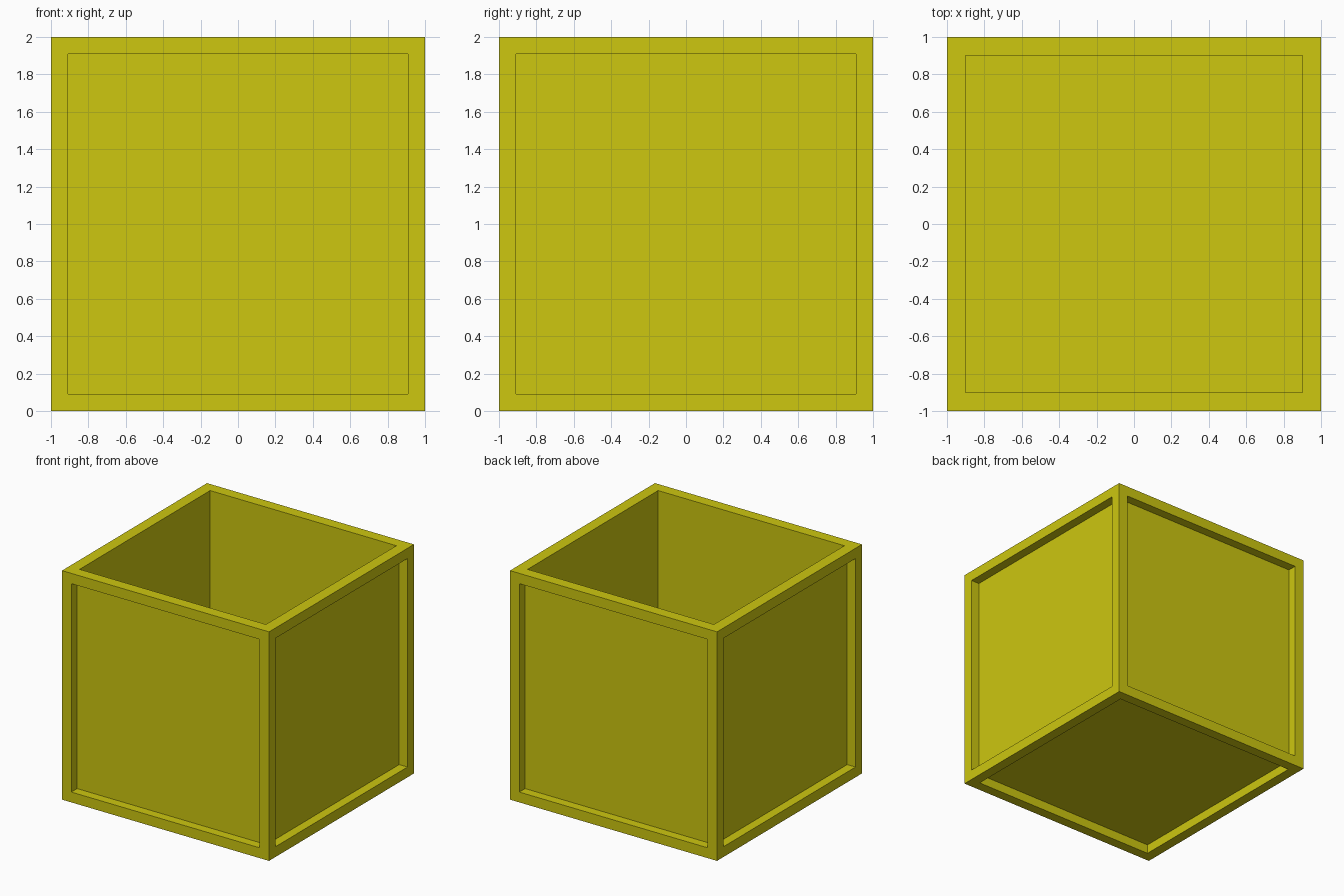
import bpy, bmesh

if "Cube" in bpy.data.objects:
    bpy.data.objects.remove(bpy.data.objects["Cube"])

FRAME = 0.09    # border width around the recessed panels
RECESS = 0.08   # depth of the recessed panels
WALL = 0.10     # rim thickness of the open top


def sink(bm, face, border, depth):
    """Inset a face by a border, then push it straight inward."""
    normal = face.normal.copy()
    bmesh.ops.inset_individual(bm, faces=[face], thickness=border, use_even_offset=True)
    inner = bmesh.ops.extrude_discrete_faces(bm, faces=[face])["faces"][0]
    bmesh.ops.translate(bm, verts=inner.verts, vec=-normal * depth)


# Open box: hollow from the top, sunken panels on the sides and underside
bm = bmesh.new()
bmesh.ops.create_cube(bm, size=2)
bmesh.ops.translate(bm, verts=bm.verts, vec=(0, 0, 1))
bm.normal_update()
for face in list(bm.faces):
    if face.normal.z > 0.5:
        sink(bm, face, WALL, 2 - WALL)
    else:
        sink(bm, face, FRAME, RECESS)
bmesh.ops.recalc_face_normals(bm, faces=bm.faces)

mesh = bpy.data.meshes.new("open_box")
bm.to_mesh(mesh)
bm.free()
box = bpy.data.objects.new("open_box", mesh)
bpy.context.collection.objects.link(box)

# Yellow paint
paint = bpy.data.materials.new("yellow_paint")
paint.diffuse_color = (0.61, 0.57, 0.005, 1)
paint.use_nodes = True
paint.node_tree.nodes["Principled BSDF"].inputs["Base Color"].default_value = paint.diffuse_color
mesh.materials.append(paint)
